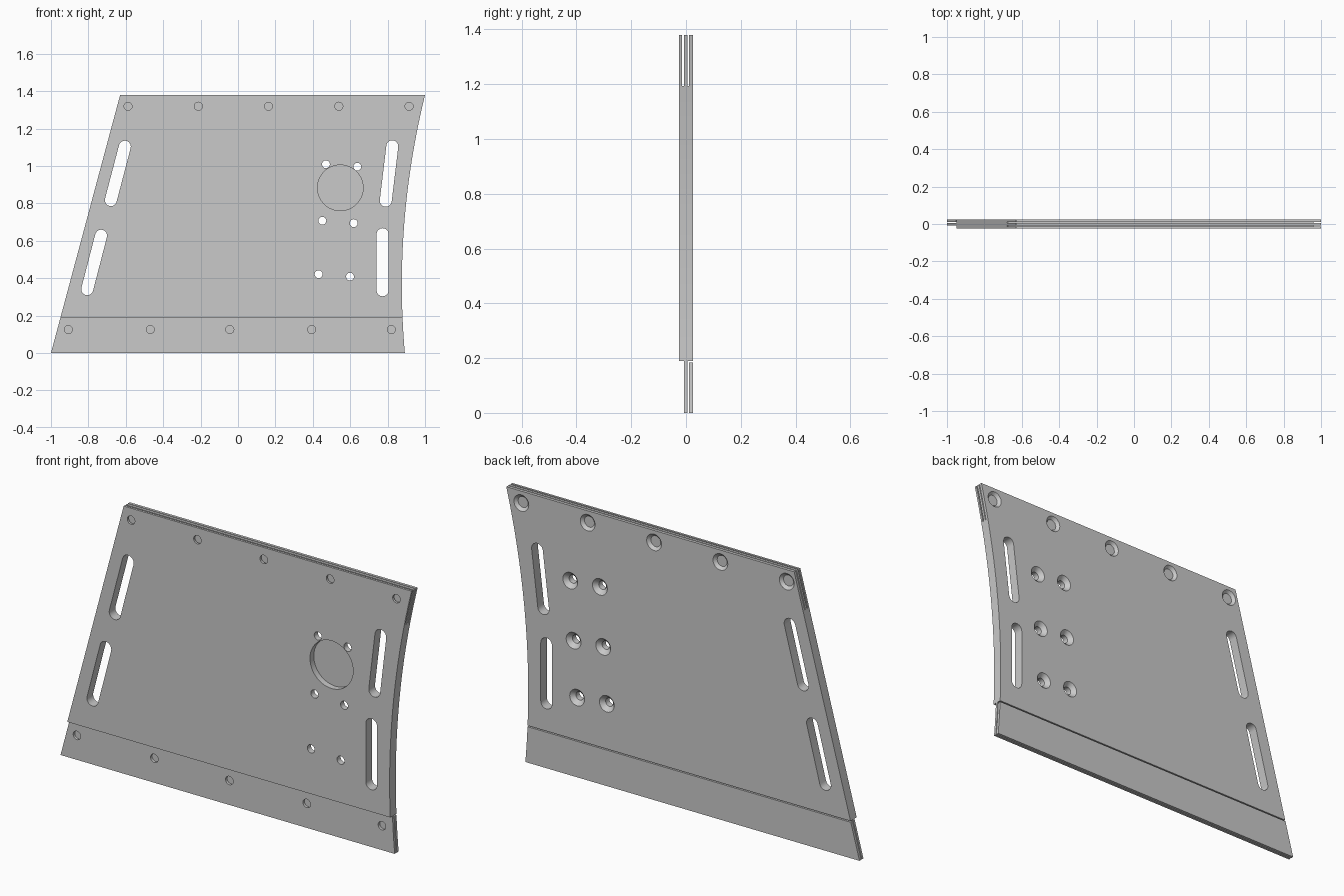
import bpy, bmesh, math
from mathutils import Vector

if "Cube" in bpy.data.objects:
    bpy.data.objects.remove(bpy.data.objects["Cube"])

HEIGHT = 1.38
FRONT, BACK = -0.025, 0.025
SEAM, SLOT_FLOOR = 0.19, 1.193

grey = bpy.data.materials.new("panel_grey")
grey.use_nodes = True
colour = (0.59, 0.59, 0.59, 1)
grey.diffuse_color = colour
grey.node_tree.nodes["Principled BSDF"].inputs["Base Color"].default_value = colour


def loft(bm, rings):
    """Closed solid through (y, [(x, z), ...]) rings of equal length."""
    loops = [[bm.verts.new((x, y, z)) for x, z in pts] for y, pts in rings]
    for a, b in zip(loops, loops[1:]):
        n = len(a)
        for i in range(n):
            bm.faces.new((a[i], a[(i + 1) % n], b[(i + 1) % n], b[i]))
    bm.faces.new(loops[0])
    bm.faces.new(loops[-1])


def finish(name, bm):
    bmesh.ops.recalc_face_normals(bm, faces=bm.faces)
    mesh = bpy.data.meshes.new(name)
    bm.to_mesh(mesh)
    bm.free()
    mesh.materials.append(grey)
    ob = bpy.data.objects.new(name, mesh)
    bpy.context.collection.objects.link(ob)
    return ob


def left_edge(z):
    return -1 + 0.37 * z / HEIGHT


def right_edge(z):
    return 0.876 + (z - 0.365) ** 2 / 8.3


def panel(name, y0, y1, z0, z1, steps):
    """Slab with a slanted edge and a hollow curved edge."""
    zs = [z0 + (z1 - z0) * i / steps for i in range(steps + 1)]
    pts = [(left_edge(z1), z1), (left_edge(z0), z0)] + [(right_edge(z), z) for z in zs]
    bm = bmesh.new()
    loft(bm, [(y0, pts), (y1, pts)])
    return finish(name, bm)


def lathe(bm, x, z, profile, n=32):
    """Solid of revolution about a front-to-back axis, from (y, radius) pairs."""
    turns = [math.tau * i / n for i in range(n)]
    loft(bm, [(y, [(x + r * math.cos(t), z + r * math.sin(t)) for t in turns])
              for y, r in profile])


def stadium(a, b, r, n=12):
    a, b = Vector(a), Vector(b)
    start = math.atan2(b.y - a.y, b.x - a.x) + math.pi / 2
    pts = []
    for centre, turn in ((a, start), (b, start + math.pi)):
        for i in range(n + 1):
            t = turn + math.pi * i / n
            pts.append((centre.x + r * math.cos(t), centre.y + r * math.sin(t)))
    return pts


def cut(ob, bm):
    cutter = finish("cutter", bm)
    cutter.hide_render = True
    mod = ob.modifiers.new("cut", "BOOLEAN")
    mod.operation, mod.solver, mod.object = "DIFFERENCE", "EXACT", cutter
    bpy.context.view_layer.objects.active = ob
    bpy.ops.object.modifier_apply(modifier=mod.name)
    bpy.data.objects.remove(cutter)


# Main board, lower tongue and the strip behind it
board = panel("main_board", FRONT, BACK, SEAM, HEIGHT, 32)
tongue = panel("lower_tongue", -0.007, 0.006, 0, SEAM, 6)
strip = panel("lower_back_strip", 0.011, BACK, 0, 0.184, 6)

# Two open grooves along the top edge
bm = bmesh.new()
for y0, y1 in ((-0.014, -0.007), (0.006, 0.011)):
    box = [(-2, SLOT_FLOOR), (2, SLOT_FLOOR), (2, 2), (-2, 2)]
    loft(bm, [(y0, box), (y1, box)])
cut(board, bm)

# Long hand slots
bm = bmesh.new()
for a, b in (((-0.605, 1.103), (-0.68, 0.817)), ((-0.732, 0.627), (-0.806, 0.341)),
             ((0.825, 1.105), (0.79, 0.814)), ((0.773, 0.635), (0.773, 0.335))):
    handle = stadium(a, b, 0.032)
    loft(bm, [(-0.1, handle), (0.1, handle)])
cut(board, bm)

# Round blind recess in the front
bm = bmesh.new()
lathe(bm, 0.547, 0.883, [(-0.1, 0.122), (0.006, 0.122)], 64)
cut(board, bm)

# Countersunk through holes in three slightly tilted pairs
bm = bmesh.new()
for x, z in ((0.47, 1.009), (0.451, 0.707), (0.431, 0.421)):
    for dx, dz in ((0, 0), (0.168, -0.013)):
        lathe(bm, x + dx, z + dz,
              [(-0.1, 0.021), (0.0045, 0.021), (BACK, 0.042), (0.035, 0.052)])
cut(board, bm)

# Screw holes through the outer layers at the top
bm = bmesh.new()
for i in range(5):
    x = -0.588 + 0.3757 * i
    lathe(bm, x, 1.319, [(-0.1, 0.0215), (-0.0105, 0.0215)])
    lathe(bm, x, 1.319, [(0.0085, 0.0255), (BACK, 0.042), (0.035, 0.052)])
cut(board, bm)

# Screw holes in the tongue
bm = bmesh.new()
for x in (-0.907, -0.469, -0.044, 0.394, 0.82):
    lathe(bm, x, 0.125, [(-0.1, 0.0215), (0.0085, 0.0215)])
cut(tongue, bm)

# Smooth the curved walls, keep the edges crisp
bpy.ops.object.select_all(action="DESELECT")
for ob in (board, tongue, strip):
    ob.select_set(True)
bpy.context.view_layer.objects.active = board
bpy.ops.object.shade_smooth_by_angle(angle=math.radians(30))
